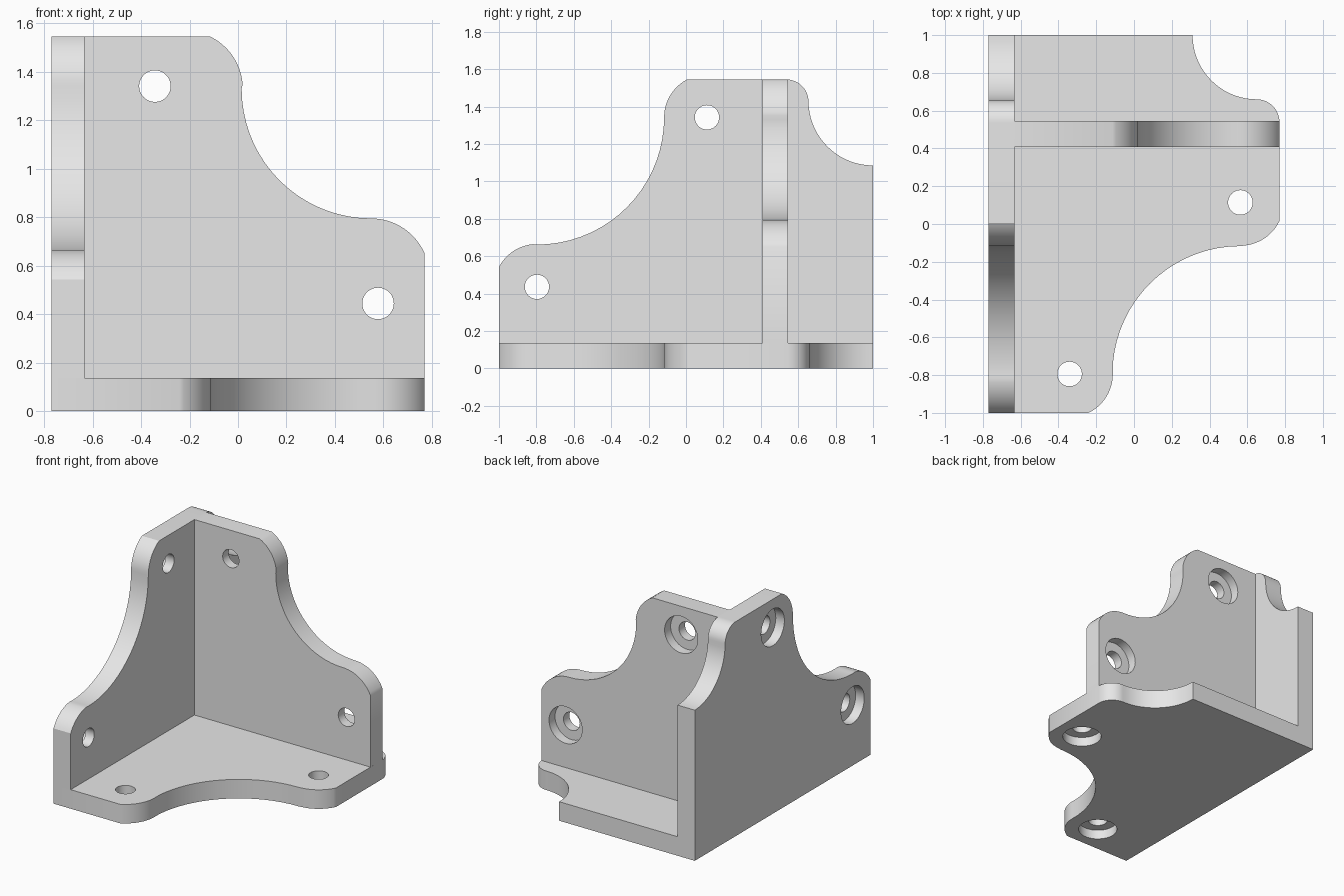
import bpy
import bmesh
from math import cos, sin, radians, pi
from mathutils import Vector

cube = bpy.data.objects.get("Cube")
if cube:
    bpy.data.objects.remove(cube)

THICK = 0.137          # plate thickness
HOLE, BORE = 0.065, 0.132   # screw hole and counterbore radii
LEFT, BACK = -0.77, 0.545   # outer faces of the two walls

grey = bpy.data.materials.new("plain grey")
grey.use_nodes = True
grey.diffuse_color = (0.8, 0.8, 0.8, 1)
grey.node_tree.nodes["Principled BSDF"].inputs["Base Color"].default_value = (0.8, 0.8, 0.8, 1)


def arc(cx, cy, r, start, end):
    """Points on an arc, angles in degrees."""
    n = max(6, round(abs(end - start) / 5))
    angles = [radians(start + (end - start) * i / n) for i in range(n + 1)]
    return [(cx + r * cos(a), cy + r * sin(a)) for a in angles]


def clean(points):
    """Drop points that nearly repeat the one before."""
    out = []
    for p in points:
        if not out or (Vector(p) - Vector(out[-1])).length > 0.008:
            out.append(p)
    return out


def loft(bm, rings):
    """Closed solid through rings with equal point counts."""
    rings = [[bm.verts.new(p) for p in ring] for ring in rings]
    bm.faces.new(rings[0])
    bm.faces.new(rings[-1])
    for a, b in zip(rings, rings[1:]):
        for i in range(len(a)):
            j = (i + 1) % len(a)
            bm.faces.new((a[i], a[j], b[j], b[i]))


def make_object(name, bm):
    bmesh.ops.recalc_face_normals(bm, faces=bm.faces)
    mesh = bpy.data.meshes.new(name)
    bm.to_mesh(mesh)
    bm.free()
    mesh.materials.append(grey)
    obj = bpy.data.objects.new(name, mesh)
    bpy.context.collection.objects.link(obj)
    return obj


def plate(name, outline, holes, place):
    """Extrude an outline inward from its outer face and cut counterbored holes."""
    bm = bmesh.new()
    outline = clean(outline)
    loft(bm, [[place(u, v, d) for u, v in outline] for d in (0, THICK)])
    obj = make_object(name, bm)

    # stepped cutters: wide at the outer face, narrow through the rest
    bm = bmesh.new()
    steps = [(BORE, -0.05), (BORE, THICK / 2), (HOLE, THICK / 2), (HOLE, THICK + 0.05)]
    for cu, cv in holes:
        circle = [(cos(2 * pi * i / 48), sin(2 * pi * i / 48)) for i in range(48)]
        loft(bm, [[place(cu + r * c, cv + r * s, d) for c, s in circle] for r, d in steps])
    cutter = make_object(name + "_hole_cutter", bm)
    cutter.hide_render = True

    cut = obj.modifiers.new("screw holes", 'BOOLEAN')
    cut.operation = 'DIFFERENCE'
    cut.solver = 'EXACT'
    cut.object = cutter
    bpy.ops.object.select_all(action='DESELECT')
    obj.select_set(True)
    bpy.context.view_layer.objects.active = obj
    bpy.ops.object.modifier_apply(modifier=cut.name)
    bpy.data.objects.remove(cutter)
    bpy.ops.object.shade_smooth_by_angle(angle=radians(30))


# base plate, seen from above
plate("base_plate",
      [(LEFT, -1)]
      + arc(-0.341, -0.794, 0.229, -64, 0)
      + arc(0.563, -0.794, 0.677, 180, 90)
      + arc(0.563, 0.114, 0.229, -90, -25.3)
      + arc(0.65, 0.54, 0.12, 0, 90)
      + arc(0.65, 1.0, 0.34, 270, 180)
      + [(LEFT, 1)],
      [(-0.341, -0.794), (0.563, 0.114)],
      lambda u, v, d: (u, v, d))

# side wall, standing on the base
plate("side_wall",
      [(-1, THICK), (1, THICK)]
      + arc(1, 1.43, 0.345, 270, 180)
      + arc(0.535, 1.425, 0.12, 0, 90)
      + arc(0.112, 1.342, 0.229, 117.6, 180)
      + arc(-0.797, 1.342, 0.68, 0, -90)
      + arc(-0.797, 0.436, 0.229, 90, 152.4),
      [(-0.797, 0.436), (0.112, 1.342)],
      lambda u, v, d: (LEFT + d, u, v))

# back wall, butting against the side wall
plate("back_wall",
      [(LEFT + THICK, THICK), (-LEFT, THICK)]
      + arc(0.55, 0.555, 0.24, 23.5, 90)
      + arc(0.55, 1.33, 0.535, 270, 180)
      + arc(-0.22, 1.33, 0.24, 0, 63.6)
      + [(LEFT + THICK, 1.545)],
      [(0.578, 0.444), (-0.343, 1.341)],
      lambda u, v, d: (u, BACK - d, v))
